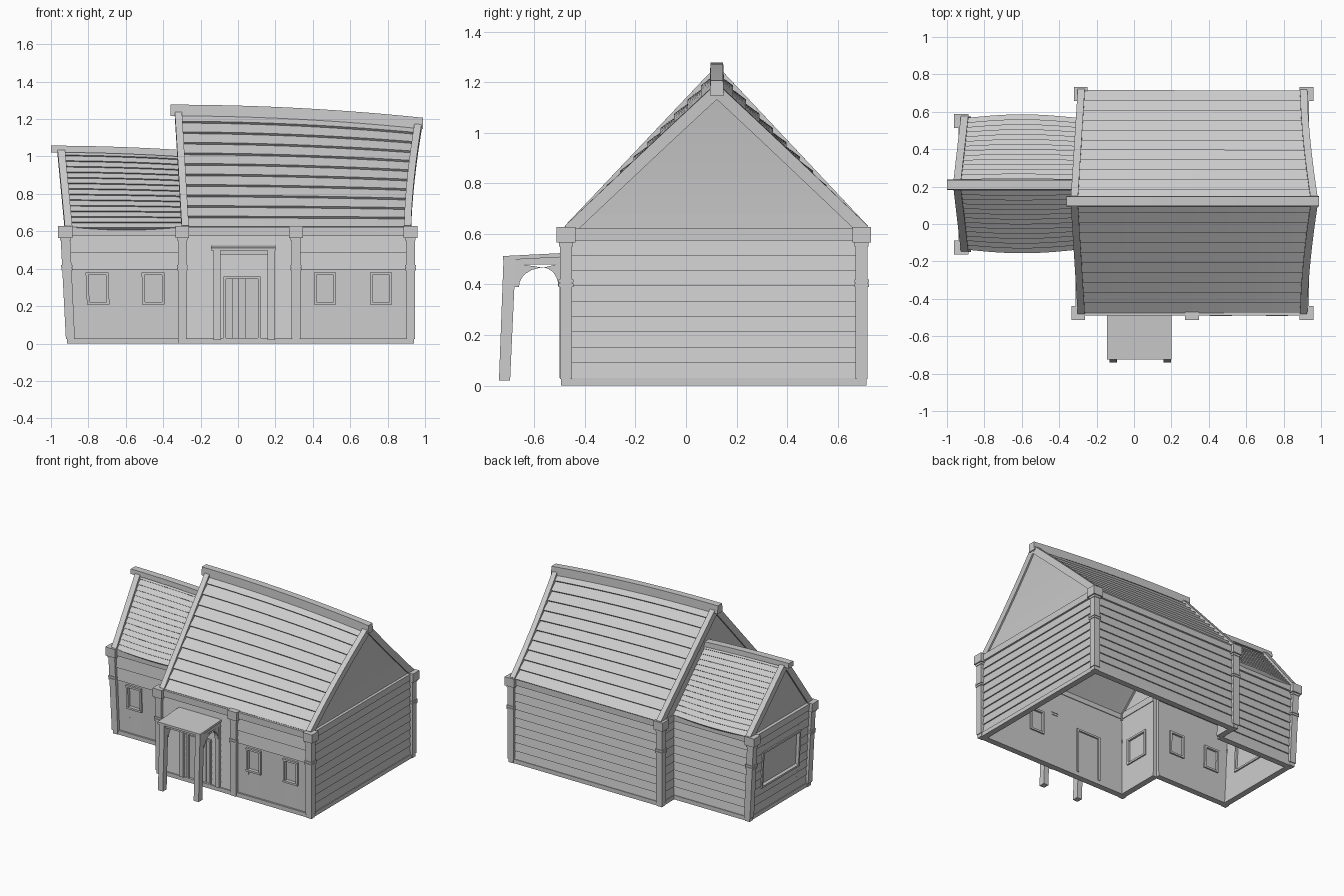
import bpy, bmesh, math
from mathutils import Vector

cube = bpy.data.objects.get("Cube")
if cube:
    bpy.data.objects.remove(cube, do_unlink=True)

GREY = (0.6, 0.6, 0.6, 1)
mat = bpy.data.materials.new("plain grey")
mat.use_nodes = True
mat.diffuse_color = GREY
mat.node_tree.nodes["Principled BSDF"].inputs["Base Color"].default_value = GREY


def mix(a, b, t):
    return a + (b - a) * t


def lean(p):
    # the small wing tilts outward with height
    x, y, z = p
    if x < -0.33:
        x -= 0.03 * min(z, 0.6) / 0.6 * (-0.33 - x) / 0.57
    return x, y, z


def part(name, lofts):
    # one object from lofts, each a list of matching rings of points
    bm = bmesh.new()
    for rings in lofts:
        rows = [[bm.verts.new(lean(p)) for p in ring] for ring in rings]
        n = len(rows[0])
        for r, q in zip(rows, rows[1:]):
            for i in range(n):
                j = (i + 1) % n
                bm.faces.new((r[i], r[j], q[j], q[i]))
        bm.faces.new(rows[0][::-1])
        bm.faces.new(rows[-1])
    bmesh.ops.recalc_face_normals(bm, faces=bm.faces)
    mesh = bpy.data.meshes.new(name)
    bm.to_mesh(mesh)
    bm.free()
    mesh.materials.append(mat)
    ob = bpy.data.objects.new(name, mesh)
    bpy.context.collection.objects.link(ob)
    return ob


def rect(x, y, z, rx, ry):
    return [(x - rx, y - ry, z), (x + rx, y - ry, z), (x + rx, y + ry, z), (x - rx, y + ry, z)]


def column(x, y, z0, z1, rx, ry):
    return [rect(x, y, z0, rx, ry), rect(x, y, z1, rx, ry)]


# Corner and wall posts with collars and capitals
posts = {"front_left_post": (0.922, -0.475), "front_middle_post": (0.31, -0.475),
         "front_right_post": (-0.298, -0.475), "back_left_post": (0.922, 0.695),
         "back_right_post": (-0.285, 0.695), "wing_front_post": (-0.895, -0.125),
         "wing_back_post": (-0.895, 0.55)}
for name, (x, y) in posts.items():
    part(name, [column(x, y, z0, z1, r, r) for z0, z1, r in (
        (0, 0.025, 0.019), (0.025, 0.575, 0.024), (0.39, 0.403, 0.029),
        (0.407, 0.42, 0.029), (0.55, 0.575, 0.028), (0.565, 0.628, 0.037))])


def wall(name, a, b, openings=(), pitch=0.0606, lap=0.009, z0=0.03, z1=0.576, trim=True):
    # boarded wall from a to b, facing right of that direction
    a, b = Vector(a), Vector(b)
    length = (b - a).length
    d = (b - a) / length
    n = Vector((d.y, -d.x))

    def at(s, out, z):
        p = a + d * s + n * out
        return p.x, p.y, z

    def block(s0, s1, o0, o1, lo, hi):
        return [[at(s, o, z) for o, z in ((o0, lo), (o1, lo), (o1, hi), (o0, hi))] for s in (s0, s1)]

    def boards(s0, s1, lo, hi):
        count = max(1, round((hi - lo) / pitch))
        prof = [(-0.025, hi), (-0.025, lo)]
        for i in range(count):
            prof += [(lap, mix(lo, hi, i / count)), (0, mix(lo, hi, (i + 1) / count))]
        return [[at(s, o, z) for o, z in prof] for s in (s0, s1)]

    pieces, s = [], 0
    for s0, s1, lo, hi in openings:
        pieces += [boards(s, s0, z0, z1), boards(s0, s1, hi, z1)]
        if lo > z0:
            pieces.append(boards(s0, s1, z0, lo))
        s = s1
    part(name, pieces + [boards(s, length, z0, z1)])

    # frames and recessed panes in the openings
    for k, (s0, s1, lo, hi) in enumerate(openings):
        w = 0.014
        frame = [block(s0 - w, s0, -0.035, 0.014, lo, hi), block(s1, s1 + w, -0.035, 0.014, lo, hi),
                 block(s0 - w, s1 + w, -0.035, 0.016, hi, hi + w)]
        if lo > z0:
            frame.append(block(s0 - w, s1 + w, -0.035, 0.016, lo - w, lo))
            part(f"{name}_pane_{k + 1}", [block(s0, s1, -0.02, -0.01, lo, hi)])
        else:
            step = (s1 - s0) / 5
            part("door", [block(s0 + i * step, s0 + (i + 0.94) * step, -0.02, -0.004 + 0.004 * (i % 2), lo, hi)
                          for i in range(5)] + [block(s0, s1, -0.024, -0.01, lo, hi)])
        part(f"{name}_frame_{k + 1}", frame)
    if trim:
        part(name + "_sill", [block(0, length, -0.03, 0.014, 0, 0.03)])
        part(name + "_top_plate", [block(0, length, -0.03, 0.014, 0.574, 0.622)])


# Long boarded walls
wall("left_wall", (0.922, -0.475), (0.922, 0.695))
wall("back_wall", (0.922, 0.695), (-0.285, 0.695))
wall("back_jog_wall", (-0.285, 0.695), (-0.285, 0.55))
wall("wing_back_wall", (-0.285, 0.55), (-0.895, 0.55))
wall("wing_end_wall", (-0.895, 0.55), (-0.895, -0.125), [(0.13, 0.54, 0.21, 0.45)])
wall("front_jog_wall", (-0.298, -0.125), (-0.298, -0.475), [(0.09, 0.25, 0.21, 0.375)], lap=0.004, pitch=0.18)
wall("door_wall", (-0.298, -0.475), (0.31, -0.475), [(0.235, 0.405, 0.03, 0.345)], pitch=0.045, lap=0.006)

# Plain window walls with projecting boards above
for name, a, b, first, second in (("front_wall", (0.31, -0.475), (0.922, -0.475), 0.11, 0.41),
                                  ("wing_front_wall", (-0.895, -0.125), (-0.298, -0.125), 0.11, 0.4)):
    holes = [(s, s + 0.09, 0.222, 0.365) for s in (first, second)]
    wall(name, a, b, holes, pitch=1, lap=0.001, z1=0.4)
    wall(name + "_upper", a, b, pitch=0.09, lap=0.01, z0=0.395, trim=False)


def roof(name, eaves, ridge_y, top, x0, x1, flare0, flare1, rows, lap, bow, beam, ends):
    # curved gabled roof: lapped planks, edge rafters, gables and ridge beam
    def x_at(u, v):
        return mix(x0 + flare0(v), x1 + flare1(v), u)

    def point(side, u, v, off, dx=0):
        x = x_at(u, v) + dx
        run, rise = abs(eaves[side] - ridge_y), top(x) - beam[1] * 0.7 - 0.615
        size = math.hypot(run, rise)
        sign = 1 if side else -1
        y = mix(eaves[side], ridge_y, v) + sign * (off * rise / size + bow * math.sin(math.pi * u) * (1 - v))
        return x, y, mix(0.615, 0.615 + rise, v) + off * run / size

    for side, label in enumerate(("front", "back")):
        prof = [(1, -0.018), (0, -0.018)]
        for i in range(rows):
            prof += [(i / rows, lap), ((i + 1) / rows, 0)]
        part(f"{name}_{label}_planks", [[[point(side, k / 14, v, off) for v, off in prof] for k in range(15)]])
        for u in ends:
            rings = [[point(side, u, k / 8, off, dx) for dx, off in
                      ((-0.019, -0.025), (0.019, -0.025), (0.019, 0.022), (-0.019, 0.022))] for k in range(9)]
            part(f"{name}_{label}_rafter_{u}", [rings])
    for u in ends:
        rings = [[point(s, u, k / 8, -0.012, dx) for s, dx in
                  ((0, -0.008), (0, 0.008), (1, 0.008), (1, -0.008))] for k in range(9)]
        part(f"{name}_gable_{u}", [rings])
    xa, xb, rings = beam[2], beam[3], []
    for k in range(13):
        x = mix(xa, xb, k / 12)
        z = top(x)
        rings.append([(x, ridge_y + dy, z + dz) for dy, dz in
                      ((-0.028, -beam[1]), (0.028, -beam[1]), (beam[0], 0), (-beam[0], 0))])
    part(name + "_ridge_beam", [rings])


# Main roof and lower wing roof
roof("main_roof", (-0.465, 0.705), 0.122, lambda x: 1.277 - 0.07 * ((x + 0.36) / 1.35) ** 2,
     -0.282, 0.907, lambda v: -0.037 * v, lambda v: 0.057 * v ** 1.6,
     11, 0.014, 0, (0.025, 0.06, -0.36, 0.99), (0, 1))
roof("wing_roof", (-0.13, 0.56), 0.21, lambda x: 1.058 - 0.023 * ((x + 1) / 0.69) ** 2,
     -0.877, -0.29, lambda v: -0.038 * v, lambda v: 0,
     14, 0.008, 0.02, (0.026, 0.036, -0.966, -0.3), (0,))

# Porch roof, lintel and wall beam
part("porch_roof", [[[(x, y, z) for y, z in ((-0.725, 0.496), (-0.725, 0.512), (-0.47, 0.525), (-0.47, 0.509))]
                     for x in (-0.145, 0.2)]])
part("porch_lintels", [column(0.03, y, 0.475, 0.505, 0.15, 0.016) for y in (-0.69, -0.495)])

# Porch legs, side beams and curved braces
for name, x in (("right", -0.112), ("left", 0.178)):
    part(f"porch_{name}_leg", [[rect(x, -0.718, 0.02, 0.02, 0.022), rect(x, -0.698, 0.5, 0.019, 0.024)]])
    part(f"porch_{name}_beam", [column(x, -0.585, 0.478, 0.508, 0.016, 0.11)])
    part(f"porch_{name}_wall_leg", [column(x, -0.488, 0.03, 0.5, 0.016, 0.012)])
    braces = []
    for y, sign, reach in ((-0.685, 1, 0.12), (-0.49, -1, 0.075)):
        prof = [(y, 0.485)]
        for k in range(7):
            t = k / 6 * math.pi / 2
            prof.append((y + sign * reach * (1 - 0.8 * math.sin(t)), 0.485 - 0.095 * (1 - 0.8 * math.cos(t))))
        prof.append((y, 0.39))
        braces.append([[(x + dx, yy, z) for yy, z in prof] for dx in (-0.014, 0.014)])
    part(f"porch_{name}_braces", braces)
